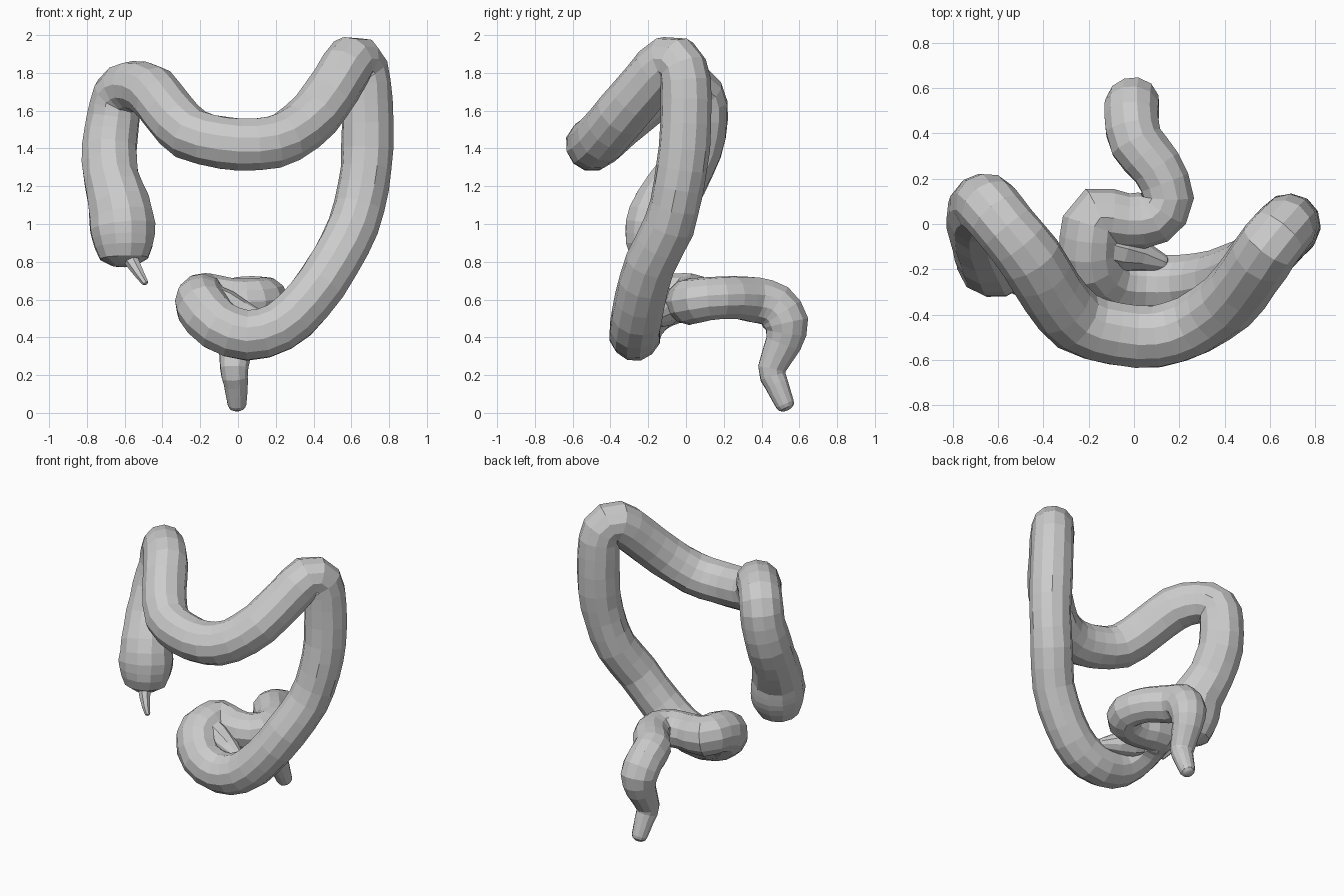
import bpy, bmesh, math, random
from mathutils import Vector

random.seed(4)


def catmull(pts, sub):
    """Resample (x, y, z, radius) points along a smooth curve."""
    p = [Vector(q) for q in pts]
    p = [p[0] * 2 - p[1]] + p + [p[-1] * 2 - p[-2]]
    out = []
    for i in range(1, len(p) - 2):
        a, b, c, d = p[i - 1:i + 3]
        for k in range(sub):
            t = k / sub
            out.append(0.5 * (2 * b + (c - a) * t + (2 * a - 5 * b + 4 * c - d) * t * t
                              + (3 * b - a - 3 * c + d) * t ** 3))
    out.append(p[-2])
    return out


def tube(name, pts, sides, sub, cap0, cap1, jitter=0.0):
    """Sweep a ring of varying radius along the path, with domed ends."""
    path = catmull(pts, sub)
    pos = [q.to_3d() for q in path]
    rad = [q[3] * 1.02 for q in path]
    n = len(pos)
    tan = [(pos[min(i + 1, n - 1)] - pos[max(i - 1, 0)]).normalized() for i in range(n)]
    # rounded end rings
    rings = list(zip(pos, rad, tan))
    for depth, end in ((cap0, 0), (cap1, -1)):
        sign = -1 if end == 0 else 1
        for a in (35, 65):
            a = math.radians(a)
            r = (pos[end] + tan[end] * sign * depth * math.sin(a), rad[end] * math.cos(a), tan[end])
            rings.insert(0, r) if end == 0 else rings.append(r)
    bm = bmesh.new()
    side = tan[0].orthogonal().normalized()
    prev_t, loops = tan[0], []
    for c, r, t in rings:
        side = prev_t.rotation_difference(t) @ side
        side = (side - t * side.dot(t)).normalized()
        prev_t, up = t, t.cross(side)
        loop = []
        for k in range(sides):
            a = 2 * math.pi * k / sides
            rr = r * (1 + random.uniform(-jitter, jitter))
            loop.append(bm.verts.new(c + (side * math.cos(a) + up * math.sin(a)) * rr))
        loops.append(loop)
    for l0, l1 in zip(loops, loops[1:]):
        for k in range(sides):
            j = (k + 1) % sides
            bm.faces.new((l0[k], l0[j], l1[j], l1[k]))
    for loop, c in ((loops[0], pos[0] - tan[0] * cap0), (loops[-1], pos[-1] + tan[-1] * cap1)):
        tip = bm.verts.new(c)
        for k in range(sides):
            bm.faces.new((loop[k], loop[(k + 1) % sides], tip))
    bmesh.ops.recalc_face_normals(bm, faces=bm.faces)
    me = bpy.data.meshes.new(name)
    bm.to_mesh(me)
    bm.free()
    ob = bpy.data.objects.new(name, me)
    bpy.context.collection.objects.link(ob)
    return ob


# pouch, ascending tube and first bend
ascending = [(-0.605, -0.165, 0.88, 0.155), (-0.61, -0.15, 0.98, 0.175), (-0.63, -0.115, 1.10, 0.162),
             (-0.67, -0.03, 1.24, 0.148), (-0.68, 0.05, 1.40, 0.145), (-0.66, 0.085, 1.56, 0.138),
             (-0.635, 0.07, 1.68, 0.135), (-0.56, -0.02, 1.73, 0.133)]
# sagging cross tube
transverse = [(-0.455, -0.15, 1.70, 0.14), (-0.365, -0.30, 1.59, 0.14), (-0.25, -0.43, 1.475, 0.14),
              (-0.08, -0.485, 1.43, 0.138), (0.10, -0.495, 1.42, 0.138), (0.26, -0.445, 1.46, 0.138),
              (0.41, -0.345, 1.58, 0.138), (0.52, -0.21, 1.74, 0.138), (0.60, -0.09, 1.86, 0.137)]
# second bend and descending tube
descending = [(0.665, -0.015, 1.82, 0.13), (0.682, 0.0, 1.66, 0.133), (0.685, -0.01, 1.40, 0.135),
              (0.665, -0.04, 1.20, 0.132), (0.61, -0.09, 0.99, 0.132), (0.51, -0.19, 0.79, 0.133),
              (0.37, -0.245, 0.59, 0.133)]
# S-shaped loop
sigmoid = [(0.22, -0.27, 0.455, 0.133), (0.05, -0.27, 0.41, 0.133), (-0.10, -0.255, 0.46, 0.135),
           (-0.19, -0.18, 0.56, 0.137), (-0.195, -0.06, 0.605, 0.13), (-0.165, 0.03, 0.605, 0.13),
           (-0.03, 0.015, 0.59, 0.12), (0.09, 0.03, 0.59, 0.12), (0.15, 0.12, 0.605, 0.112),
           (0.10, 0.25, 0.61, 0.112)]
# final downward tube
rectum = [(0.01, 0.36, 0.60, 0.12), (-0.01, 0.47, 0.565, 0.12), (-0.005, 0.53, 0.475, 0.118),
          (-0.01, 0.515, 0.37, 0.095), (-0.02, 0.455, 0.235, 0.075), (-0.012, 0.48, 0.15, 0.063),
          (-0.005, 0.525, 0.045, 0.05)]

tube("large_intestine", ascending + transverse + descending + sigmoid + rectum,
     12, 2, 0.11, 0.035, 0.02)

# tissue filling the inside of the S-shaped loop
tube("loop_fold", [(-0.14, -0.10, 0.58, 0.10), (-0.06, -0.12, 0.55, 0.095),
                   (0.03, -0.14, 0.52, 0.07), (0.12, -0.17, 0.50, 0.04)],
     10, 1, 0.04, 0.03, 0.02)

# small dangling tail under the pouch
tube("appendix", [(-0.575, -0.22, 0.83, 0.045), (-0.545, -0.26, 0.775, 0.034),
                  (-0.515, -0.29, 0.725, 0.025), (-0.492, -0.305, 0.69, 0.018)],
     7, 1, 0.02, 0.012)
